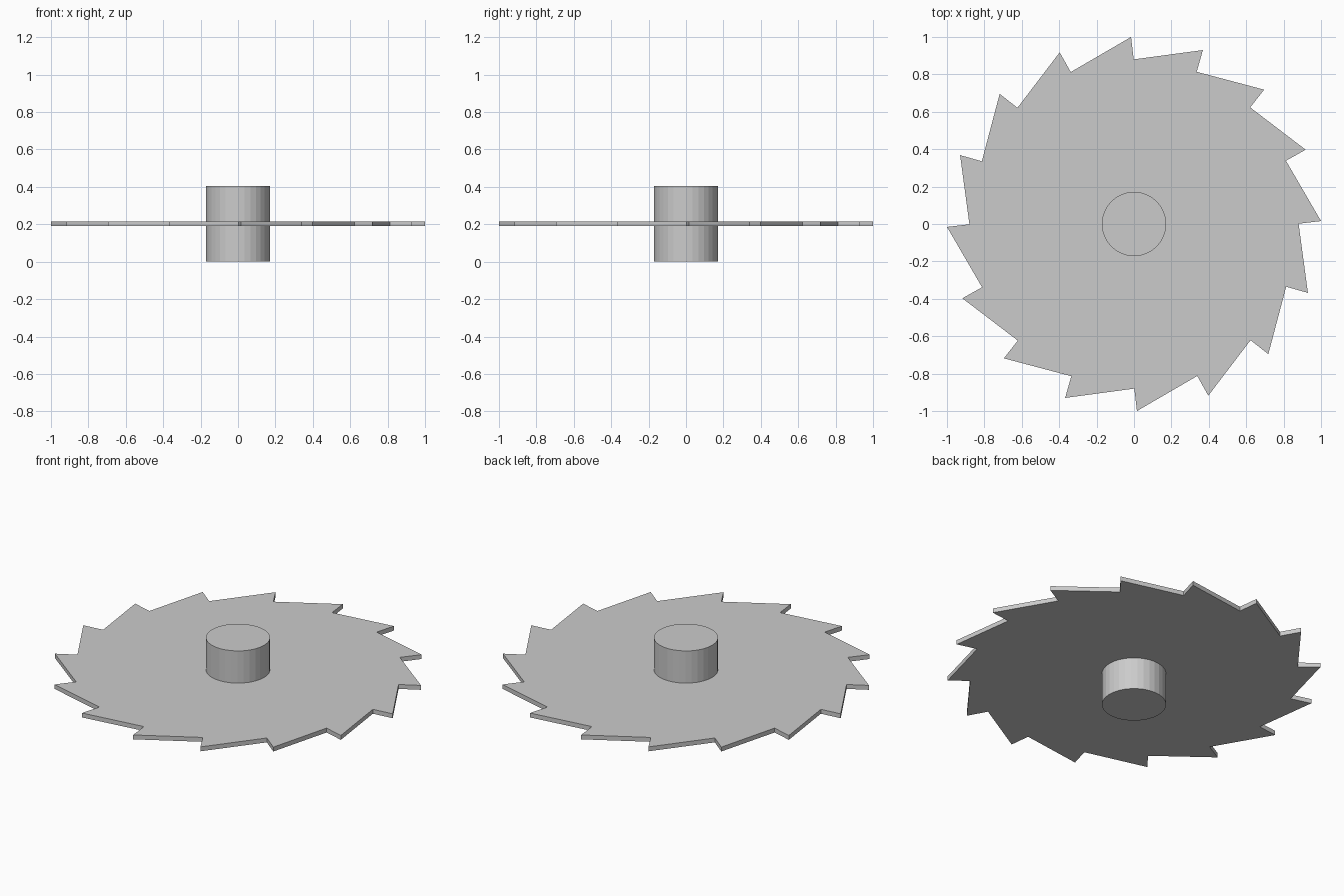
import bpy, bmesh
from math import cos, sin, radians

if "Cube" in bpy.data.objects:
    bpy.data.objects.remove(bpy.data.objects["Cube"])

TEETH = 16
ROOT_R, TIP_R = 0.88, 1.0
MID_Z, THICK = 0.203, 0.026
HUB_R, HUB_H = 0.172, 0.406

# Toothed blade: root and tip for each tooth, extruded to thickness
bm = bmesh.new()
ring = []
for i in range(TEETH):
    base = i * 360 / TEETH
    for r, offset in ((ROOT_R, 0.1), (TIP_R, 0.9)):
        a = radians(base + offset)
        ring.append(bm.verts.new((r * cos(a), r * sin(a), MID_Z - THICK / 2)))
face = bm.faces.new(ring)
ext = bmesh.ops.extrude_face_region(bm, geom=[face], use_keep_orig=True)
top = [g for g in ext["geom"] if isinstance(g, bmesh.types.BMVert)]
bmesh.ops.translate(bm, verts=top, vec=(0, 0, THICK))
bmesh.ops.recalc_face_normals(bm, faces=bm.faces)
mesh = bpy.data.meshes.new("saw_blade")
bm.to_mesh(mesh)
bm.free()
blade = bpy.data.objects.new("saw_blade", mesh)
bpy.context.collection.objects.link(blade)

# Central hub
bpy.ops.mesh.primitive_cylinder_add(vertices=32, radius=HUB_R, depth=HUB_H,
                                    location=(0, 0, HUB_H / 2))
bpy.context.object.name = "hub"
